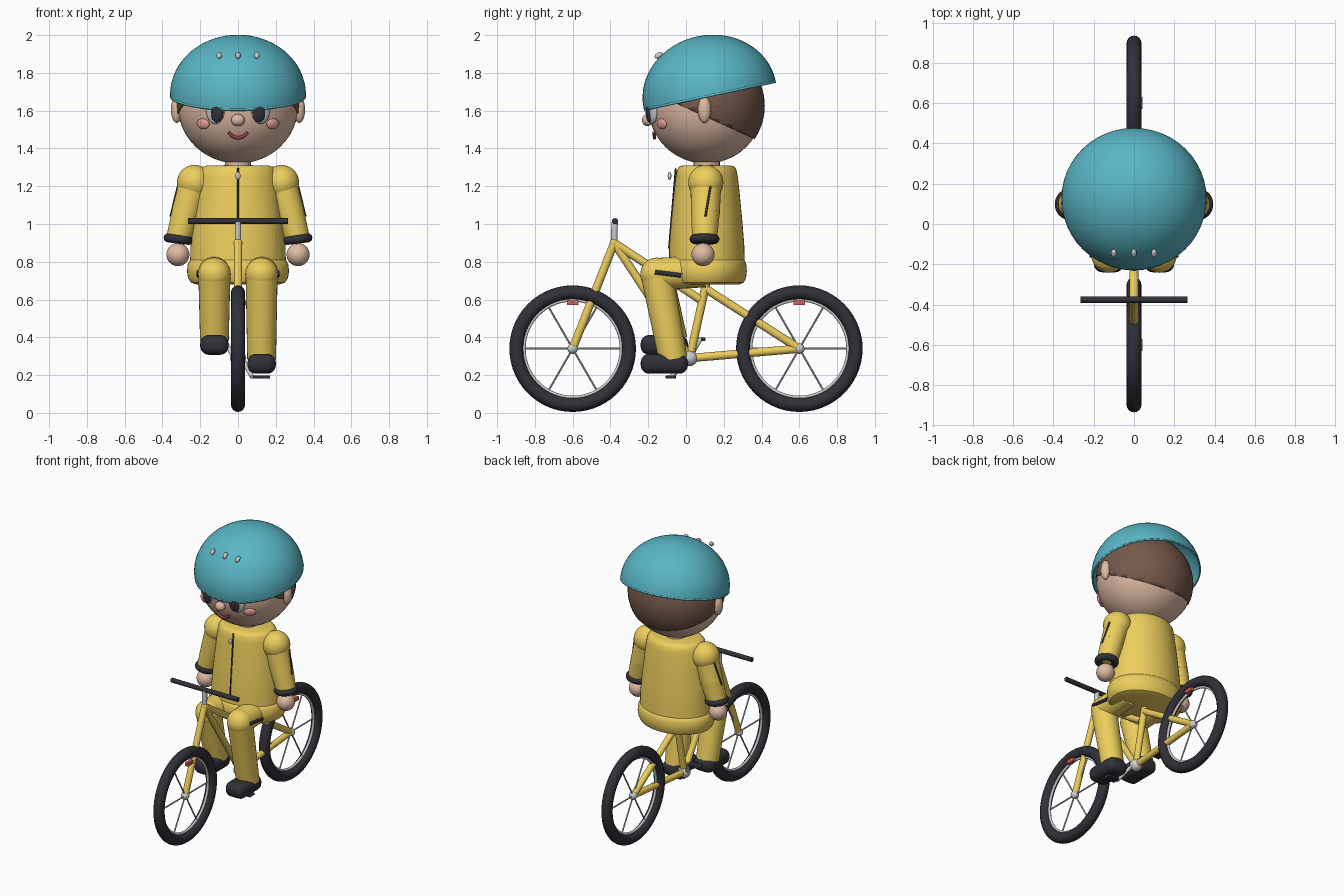
import bpy, bmesh
from math import radians, pi, sin, cos
from mathutils import Vector

if "Cube" in bpy.data.objects:
    bpy.data.objects.remove(bpy.data.objects["Cube"])


def mat(name, col):
    m = bpy.data.materials.new(name)
    m.diffuse_color = (*col, 1)
    m.use_nodes = True
    m.node_tree.nodes["Principled BSDF"].inputs["Base Color"].default_value = m.diffuse_color
    return m


YELLOW = mat("yellow", (0.85, 0.62, 0.11))
BLACK = mat("black", (0.03, 0.03, 0.04))
TEAL = mat("teal", (0.10, 0.47, 0.56))
SKIN = mat("skin", (0.74, 0.50, 0.37))
BROWN = mat("brown", (0.18, 0.10, 0.07))
PINK = mat("pink", (0.80, 0.36, 0.32))
RED = mat("red", (0.65, 0.12, 0.10))
MOUTH = mat("dark_red", (0.35, 0.05, 0.08))
WHITE = mat("white", (0.9, 0.9, 0.9))
GREY = None


def finish(name, m):
    ob = bpy.context.object
    ob.name = name
    if m:
        ob.data.materials.append(m)
    bpy.ops.object.shade_smooth_by_angle(angle=radians(40))
    return ob


def ball(name, loc, size, m, rot=(0, 0, 0), seg=32):
    bpy.ops.mesh.primitive_uv_sphere_add(segments=seg, ring_count=seg // 2, location=loc, rotation=rot)
    bpy.context.object.scale = size if isinstance(size, tuple) else (size,) * 3
    return finish(name, m)


def rod(name, a, b, r, m, r2=None, seg=20):
    a, b = Vector(a), Vector(b)
    bpy.ops.mesh.primitive_cone_add(vertices=seg, radius1=r, radius2=r if r2 is None else r2,
                                    depth=(b - a).length, location=(a + b) / 2)
    ob = bpy.context.object
    ob.rotation_euler = (b - a).to_track_quat('Z', 'Y').to_euler()
    return finish(name, m)


def ring(name, loc, R, r, m, rot=(0, 0, 0)):
    bpy.ops.mesh.primitive_torus_add(major_radius=R, minor_radius=r, major_segments=56,
                                     minor_segments=16, location=loc, rotation=rot)
    return finish(name, m)


def box(name, loc, size, m, bevel=0.0):
    bpy.ops.mesh.primitive_cube_add(size=1, location=loc)
    ob = bpy.context.object
    ob.scale = size
    bpy.ops.object.transform_apply(location=False, rotation=False, scale=True)
    if bevel:
        mod = ob.modifiers.new("round", 'BEVEL')
        mod.width, mod.segments = bevel, 5
    return finish(name, m)


def from_bmesh(name, bm, m, loc, rot=(0, 0, 0)):
    bmesh.ops.recalc_face_normals(bm, faces=bm.faces)
    me = bpy.data.meshes.new(name)
    bm.to_mesh(me)
    bm.free()
    ob = bpy.data.objects.new(name, me)
    bpy.context.collection.objects.link(ob)
    ob.location, ob.rotation_euler = loc, rot
    bpy.ops.object.select_all(action='DESELECT')
    ob.select_set(True)
    bpy.context.view_layer.objects.active = ob
    return finish(name, m)


def lathe(name, profile, ry_ratio, m, loc):
    """Spin (radius, z) points round z, then squash in y."""
    bm = bmesh.new()
    vs = [bm.verts.new((r, 0, z)) for r, z in profile]
    es = [bm.edges.new(p) for p in zip(vs, vs[1:])]
    bmesh.ops.spin(bm, geom=vs + es, axis=(0, 0, 1), cent=(0, 0, 0), angle=2 * pi, steps=48)
    bmesh.ops.remove_doubles(bm, verts=bm.verts, dist=1e-4)
    bmesh.ops.scale(bm, vec=(1, ry_ratio, 1), verts=bm.verts)
    return from_bmesh(name, bm, m, loc)


def dome(name, size, cut_co, cut_no, m, loc, rot=(0, 0, 0), thick=0.012):
    """Open ellipsoid shell kept on the positive side of a cutting plane."""
    bm = bmesh.new()
    bmesh.ops.create_uvsphere(bm, u_segments=48, v_segments=32, radius=1)
    bmesh.ops.scale(bm, vec=size, verts=bm.verts)
    bmesh.ops.bisect_plane(bm, geom=bm.verts[:] + bm.edges[:] + bm.faces[:],
                           plane_co=cut_co, plane_no=cut_no, clear_inner=True)
    ob = from_bmesh(name, bm, m, loc, rot)
    mod = ob.modifiers.new("shell", 'SOLIDIFY')
    mod.thickness, mod.offset = thick, -1
    return ob


# wheels
for tag, y in (("front", -0.6), ("rear", 0.6)):
    c = Vector((0, y, 0.34))
    ring(tag + "_tyre", c, 0.298, 0.037, BLACK, (0, pi / 2, 0))
    ring(tag + "_rim", c, 0.258, 0.009, GREY, (0, pi / 2, 0))
    ball(tag + "_hub", c, 0.028, GREY, seg=20)
    for i in range(6):
        a = i * pi / 3
        rod(tag + "_spoke", c, c + Vector((0, cos(a), sin(a))) * 0.26, 0.005, GREY, seg=8)
    box(tag + "_reflector", (0.032, y, 0.583), (0.022, 0.06, 0.026), RED)

# frame
HEAD, BB, SEAT = (0, -0.38, 0.9), (0, 0.02, 0.29), (0, 0.1, 0.66)
rod("fork", (0, -0.6, 0.34), HEAD, 0.022, YELLOW)
rod("top_tube", HEAD, (0, 0.075, 0.6), 0.022, YELLOW)
rod("down_tube", HEAD, BB, 0.022, YELLOW)
rod("seat_tube", BB, (0, 0.11, 0.7), 0.022, YELLOW)
rod("seat_stay", SEAT, (0, 0.6, 0.34), 0.022, YELLOW)
rod("chain_stay", BB, (0, 0.6, 0.34), 0.022, YELLOW)
ball("head_joint", HEAD, 0.024, YELLOW, seg=20)
ball("bottom_bracket", BB, 0.042, GREY, seg=24)
rod("stem", HEAD, (0, -0.378, 1.01), 0.017, GREY)
rod("handlebar", (-0.265, -0.376, 1.015), (0.265, -0.376, 1.015), 0.016, BLACK)

# cranks and pedals
for s, y, z in ((1, -0.08, 0.19), (-1, 0.075, 0.39)):
    rod("crank", (s * 0.02, 0.02, 0.29), (s * 0.075, y, z), 0.012, GREY, seg=12)
    rod("pedal_axle", (s * 0.07, y, z), (s * 0.13, y, z), 0.009, GREY, seg=12)
    box("pedal", (s * 0.125, y, z), (0.09, 0.055, 0.018), BLACK, 0.005)

# torso, hips and neck
lathe("torso", [(0, 0.74), (0.254, 0.74), (0.252, 0.88), (0.24, 1.0), (0.222, 1.15), (0.208, 1.25),
                (0.2, 1.285), (0.186, 1.303), (0.16, 1.31), (0, 1.312)], 0.79, YELLOW, (0, 0.11, 0))
lathe("hips", [(0, 0.68), (0.22, 0.68), (0.25, 0.69), (0.265, 0.715), (0.27, 0.75), (0.267, 0.785),
               (0.255, 0.808), (0.235, 0.818), (0, 0.82)], 0.785, YELLOW, (0, 0.11, 0))
rod("neck", (0, 0.11, 1.28), (0, 0.11, 1.36), 0.07, SKIN)
rod("zip", (0, -0.054, 1.295), (0, -0.09, 0.87), 0.005, BLACK, seg=10)
ball("zip_pull", (0, -0.087, 1.255), (0.014, 0.01, 0.022), GREY, seg=16)

# arms and legs
for s, tag in ((1, "right"), (-1, "left")):
    sh, el, wr = (s * 0.23, 0.105, 1.22), (s * 0.275, 0.103, 1.06), (s * 0.315, 0.098, 0.92)
    ball(tag + "_shoulder", sh, 0.093, YELLOW)
    rod(tag + "_upper_arm", sh, el, 0.082, YELLOW, 0.076, seg=28)
    ball(tag + "_elbow", el, 0.076, YELLOW)
    rod(tag + "_forearm", el, wr, 0.076, YELLOW, 0.066, seg=28)
    ring(tag + "_cuff", wr, 0.055, 0.024, BLACK, (0, -s * 0.12, 0))
    ball(tag + "_hand", (s * 0.318, 0.09, 0.838), 0.061, SKIN)
    rod(tag + "_sleeve_seam", (s * 0.318, 0.13, 1.2), (s * 0.357, 0.103, 1.04), 0.006, BLACK, seg=10)

    drop = 0 if s == 1 else 0.1
    knee, ankle = (s * 0.125, -0.155, 0.735), (s * 0.125, -0.068, 0.285 + drop)
    rod(tag + "_thigh", (s * 0.125, 0.1, 0.75), knee, 0.085, YELLOW, seg=28)
    ball(tag + "_knee", knee, 0.087, YELLOW)
    rod(tag + "_shin", knee, ankle, 0.085, YELLOW, 0.076, seg=28)
    box(tag + "_shoe", (s * 0.125, -0.115, 0.26 + drop), (0.15, 0.25, 0.105), BLACK, 0.045)
    rod(tag + "_trouser_seam", (s * 0.208, -0.165, 0.745), (s * 0.208, -0.025, 0.728), 0.012, BLACK, seg=12)

# head, hair and helmet
H = Vector((0, 0.105, 1.625))
ball("head", H, (0.318, 0.305, 0.305), SKIN, seg=48)
dome("hair", (0.325, 0.312, 0.312), (0, -0.15, 0.01), (0, 0.19, 0.42), BROWN, H)
dome("helmet", (0.36, 0.357, 0.315), (0, 0, 0), (0, 0, 1), TEAL, (0, 0.125, 1.685), (radians(12), 0, 0))
for x in (-0.1, 0, 0.1):
    ball("helmet_vent", (x, -0.145, 1.893), (0.014, 0.024, 0.015), GREY, (radians(35), 0, 0), seg=16)

# face
for s, tag in ((1, "right"), (-1, "left")):
    ball(tag + "_ear", (s * 0.325, 0.098, 1.605), (0.03, 0.035, 0.07), SKIN)
    ball(tag + "_eye", (s * 0.12, -0.178, 1.6), (0.052, 0.022, 0.07), WHITE, (0, 0, s * 0.38))
    ball(tag + "_pupil", (s * 0.112, -0.194, 1.59), (0.036, 0.016, 0.052), BLACK, (0, 0, s * 0.35))
    ball(tag + "_cheek", (s * 0.185, -0.128, 1.53), (0.04, 0.014, 0.028), PINK, (0.2, 0, s * 0.62))
ball("nose", (0, -0.203, 1.55), (0.036, 0.03, 0.032), SKIN)

# smile
cu = bpy.data.curves.new("mouth", 'CURVE')
cu.dimensions, cu.bevel_depth, cu.use_fill_caps = '3D', 0.009, True
sp = cu.splines.new('POLY')
sp.points.add(10)
for i, p in enumerate(sp.points):
    t = i / 5 - 1
    p.co = (0.05 * t, -0.166 - 0.004 * t * t, 1.456 + 0.028 * t * t, 1)
cu.materials.append(MOUTH)
bpy.context.collection.objects.link(bpy.data.objects.new("mouth", cu))
